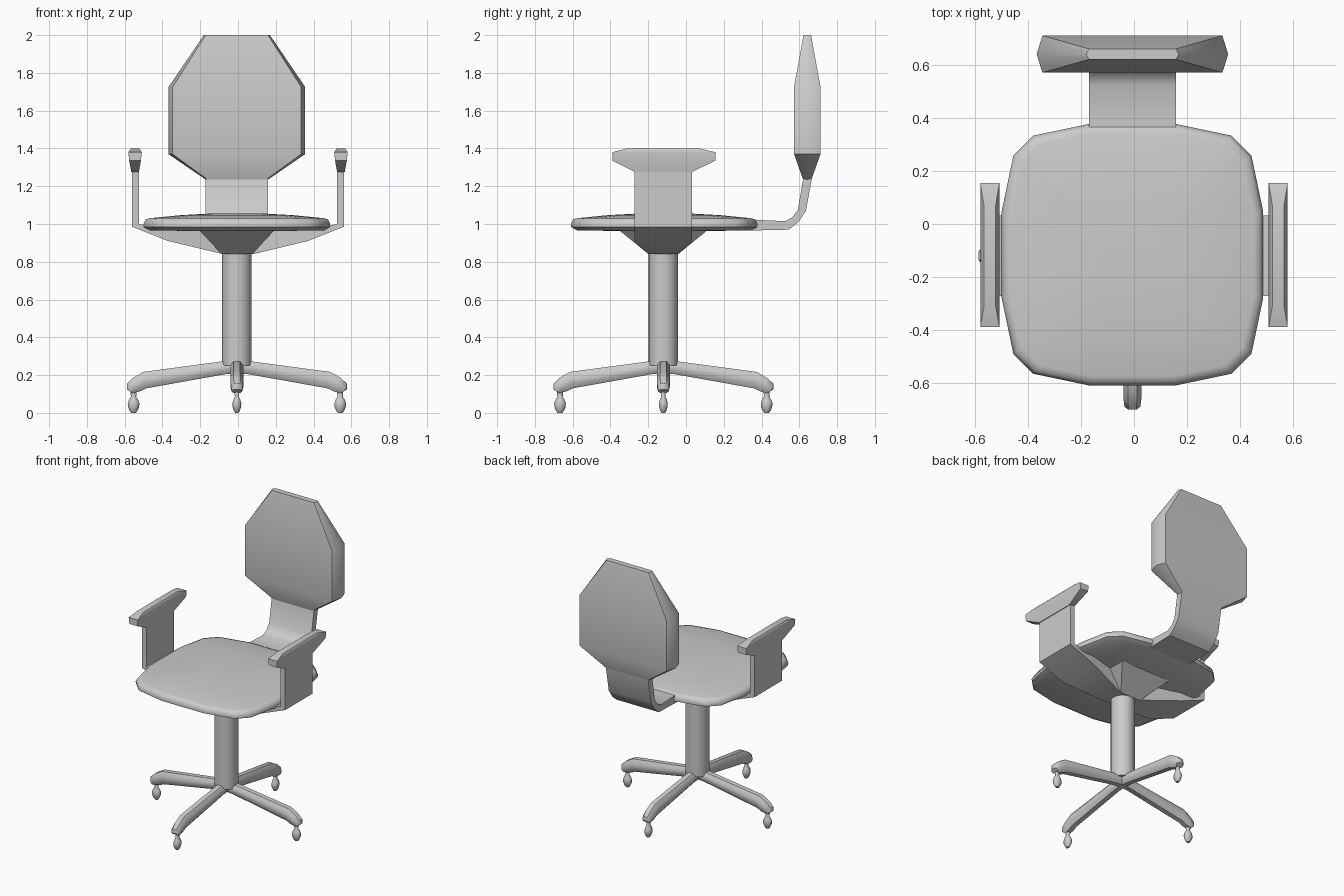
import bpy, bmesh
from math import radians, cos, sin, pi
from mathutils import Vector, Matrix

if "Cube" in bpy.data.objects:
    bpy.data.objects.remove(bpy.data.objects["Cube"])

CX, CY = -0.006, -0.12   # column axis


def loft(name, rings, matrix=None, angle=35):
    """Skin a list of equal-length closed rings and cap both ends."""
    bm = bmesh.new()
    vs = [[bm.verts.new(p) for p in ring] for ring in rings]
    n = len(vs[0])
    for a, b in zip(vs, vs[1:]):
        for i in range(n):
            j = (i + 1) % n
            bm.faces.new((a[i], a[j], b[j], b[i]))
    bm.faces.new(vs[0])
    bm.faces.new(vs[-1])
    if matrix:
        bm.transform(matrix)
    bmesh.ops.recalc_face_normals(bm, faces=bm.faces)
    me = bpy.data.meshes.new(name)
    bm.to_mesh(me)
    bm.free()
    ob = bpy.data.objects.new(name, me)
    bpy.context.collection.objects.link(ob)
    bpy.ops.object.select_all(action='DESELECT')
    ob.select_set(True)
    bpy.context.view_layer.objects.active = ob
    bpy.ops.object.shade_smooth_by_angle(angle=radians(angle))
    return ob


def circle(r, z, n=16, sy=1.0):
    return [(r * cos(2 * pi * i / n), r * sy * sin(2 * pi * i / n), z) for i in range(n)]


def rect(x0, x1, y0, y1, z):
    return [(x0, y0, z), (x1, y0, z), (x1, y1, z), (x0, y1, z)]


axis = Matrix.Translation((CX, CY, 0))

# Seat: rounded square cushion with a gentle crown
quarter = [(0.494, 0.165), (0.45, 0.375), (0.375, 0.45), (0.165, 0.494)]
outline = []
for k in range(4):
    for x, y in quarter:
        for _ in range(k):
            x, y = -y, x
        outline.append((x, y))
seat_rings = [[(x * s, y * s, z) for x, y in outline] for s, z in
              [(0.3, 0.962), (0.93, 0.966), (0.995, 0.983), (1.0, 1.0), (0.975, 1.025),
               (0.93, 1.031), (0.6, 1.047), (0.3, 1.055)]]
loft("seat", seat_rings, Matrix.Translation((CX, -0.116, 0)), 50)

# Column and flared mount below the seat
loft("column", [circle(0.078, 0.25), circle(0.078, 0.845)], axis)
loft("seat_mount", [rect(-0.08, 0.08, -0.078, 0.078, 0.84),
                    rect(-0.2, 0.2, -0.235, 0.235, 0.968)], axis, 20)

# Backrest: octagonal padded panel
def back_ring(z, w, t):
    e = w * 0.94
    return [(-w, 0, z), (-e, -t, z), (e, -t, z), (w, 0, z), (e, t, z), (-e, t, z)]

loft("backrest", [back_ring(1.235, 0.165, 0.022), back_ring(1.37, 0.362, 0.07),
                  back_ring(1.725, 0.362, 0.07), back_ring(2.0, 0.175, 0.02)],
     Matrix.Translation((CX, 0.642, 0)))

# Bent flat bar from seat to backrest: (outer y, z, inner y, z)
bar = [(0.2, 0.968, 0.2, 1.025), (0.36, 0.966, 0.36, 1.022), (0.545, 0.97, 0.525, 1.015),
       (0.595, 1.01, 0.562, 1.035), (0.635, 1.07, 0.592, 1.075), (0.668, 1.25, 0.622, 1.25)]
loft("back_bar", [[(-0.165, a, b), (0.165, a, b), (0.165, c, d), (-0.165, c, d)]
                  for a, b, c, d in bar], Matrix.Translation((CX, 0, 0)))

# Arms: bracket rising from the mount, with a padded rest (mirrored)
bracket = [(0.0, 0.84, 0.0, 0.965, 0.078), (0.078, 0.84, 0.078, 0.965, 0.078),
           (0.37, 0.91, 0.36, 0.966, 0.153), (0.56, 0.985, 0.525, 1.0, 0.153),
           (0.56, 1.29, 0.525, 1.29, 0.153)]
pad = [(1.275, 0.02, -0.27, 0.03), (1.335, 0.031, -0.39, 0.155),
       (1.38, 0.036, -0.39, 0.155), (1.40, 0.022, -0.31, 0.07)]
for side, s in (("left", -1), ("right", 1)):
    flip = Matrix.Diagonal((s, 1, 1, 1))
    loft(side + "_arm_bracket",
         [[(a, CY - w, b), (c, CY - w, d), (c, CY + w, d), (a, CY + w, b)]
          for a, b, c, d, w in bracket], flip, 25)
    loft(side + "_armrest",
         [[(0.545 + p[0], p[1], p[2]) for p in rect(-h, h, y0, y1, z)]
          for z, h, y0, y1 in pad], flip, 50)

# Base: four legs with casters; leg sections are (top r, z, bottom r, z, half width)
def leg_ring(rt, zt, rb, zb, w):
    mid = lambda f: (rb + (rt - rb) * f, zb + (zt - zb) * f)
    pts = [(0, -0.5), (0.3, -1), (0.7, -1), (1, -0.5), (1, 0.5), (0.7, 1), (0.3, 1), (0, 0.5)]
    return [(mid(f)[0], w * y, mid(f)[1]) for f, y in pts]

leg = [(0.0, 0.285, 0.0, 0.21, 0.034), (0.06, 0.275, 0.06, 0.205, 0.034),
       (0.495, 0.217, 0.48, 0.13, 0.034), (0.55, 0.185, 0.51, 0.115, 0.034),
       (0.582, 0.155, 0.545, 0.105, 0.03), (0.582, 0.125, 0.555, 0.105, 0.026)]
caster = [(0.018, 0.13), (0.014, 0.085), (0.024, 0.07), (0.031, 0.05),
          (0.029, 0.03), (0.02, 0.01), (0.012, 0.0)]
for i in range(4):
    turn = axis @ Matrix.Rotation(i * pi / 2, 4, 'Z')
    loft("leg_%d" % (i + 1), [leg_ring(*s) for s in leg], turn, 40)
    loft("caster_%d" % (i + 1), [circle(r, z, 10, 0.8) for r, z in caster],
         turn @ Matrix.Translation((0.547, 0, 0)), 50)
